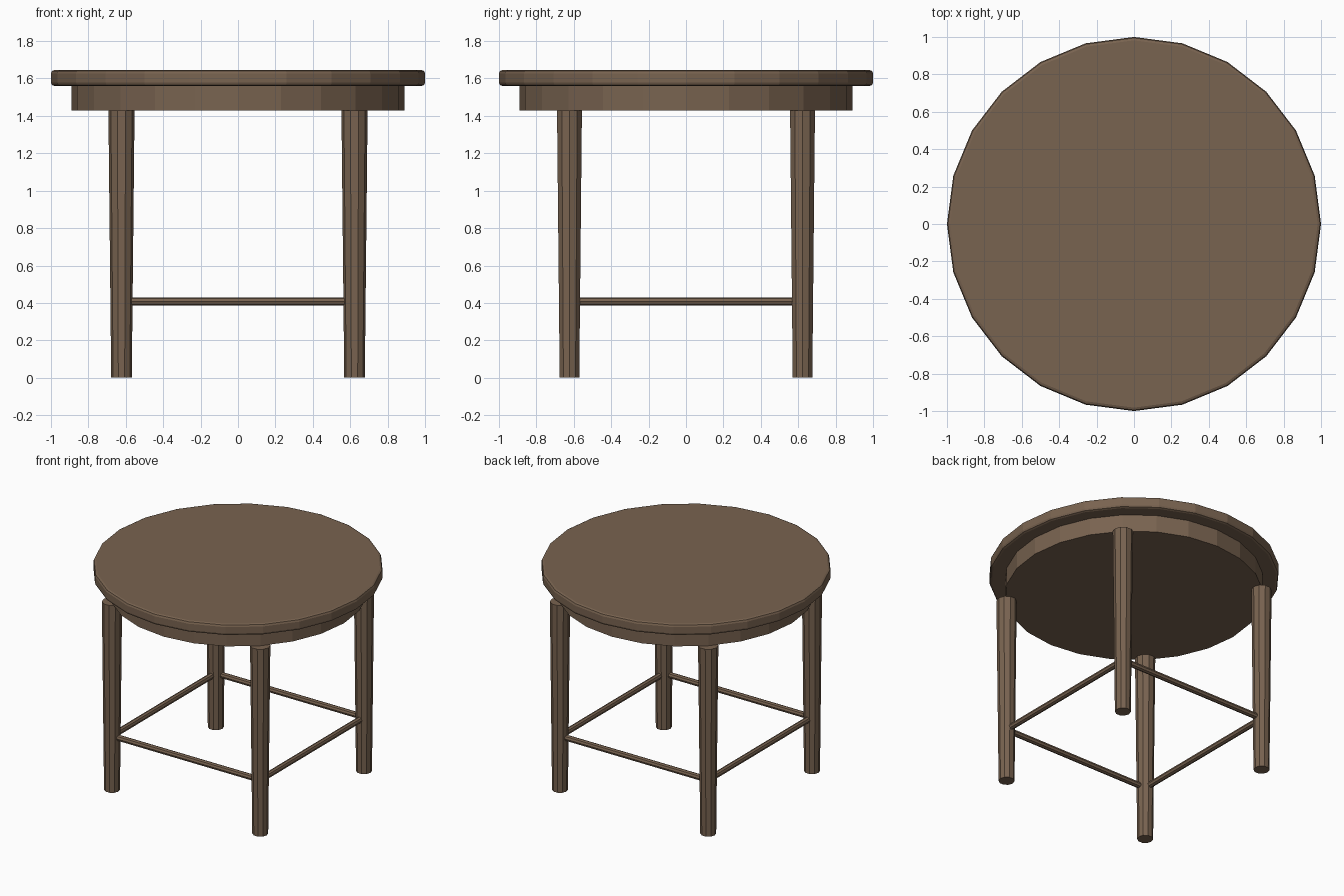
import bpy
import math

cube = bpy.data.objects.get("Cube")
if cube:
    bpy.data.objects.remove(cube, do_unlink=True)

wood = bpy.data.materials.new("brown wood")
wood.use_nodes = True
colour = (0.19, 0.125, 0.08, 1)
wood.diffuse_color = colour
wood.node_tree.nodes["Principled BSDF"].inputs["Base Color"].default_value = colour


def prism(name, sides, r_low, r_high, length, centre, turn=(0, 0, 0)):
    """Flat-sided cylinder or cone with a vertex on its local x axis."""
    bpy.ops.mesh.primitive_cone_add(vertices=sides, radius1=r_low, radius2=r_high,
                                    depth=length, location=centre, rotation=turn)
    obj = bpy.context.object
    obj.name = name
    # put a vertex on x, whatever the side count
    v = obj.data.vertices[0].co
    angle = -math.atan2(v.y, v.x)
    for vert in obj.data.vertices:
        x, y = vert.co.x, vert.co.y
        vert.co.x = x * math.cos(angle) - y * math.sin(angle)
        vert.co.y = x * math.sin(angle) + y * math.cos(angle)
    obj.data.materials.append(wood)
    return obj


# Round top with softened rims
top_low, top_high = 1.56, 1.645
top = prism("table_top", 24, 1, 1, top_high - top_low, (0, 0, (top_low + top_high) / 2))
bevel = top.modifiers.new("rim", "BEVEL")
bevel.width = 0.018
bevel.segments = 2
bevel.limit_method = "ANGLE"
bevel.angle_limit = math.radians(40)

# Apron under the top
leg_top = 1.43
prism("apron", 24, 0.89, 0.89, top_low - leg_top, (0, 0, (top_low + leg_top) / 2))

# Tapered legs
spread = 0.623
for y, depth_name in ((-spread, "front"), (spread, "back")):
    for x, side_name in ((spread, "left"), (-spread, "right")):
        prism(f"{depth_name}_{side_name}_leg", 10, 0.055, 0.07, leg_top, (x, y, leg_top / 2))

# Stretchers between the legs
quarter = math.pi / 2
for sign, a, b in ((-1, "front", "right"), (1, "back", "left")):
    prism(f"{a}_stretcher", 8, 0.022, 0.022, 1.15, (0, sign * spread, 0.408), (0, quarter, 0))
    prism(f"{b}_stretcher", 8, 0.022, 0.022, 1.15, (sign * spread, 0, 0.408), (quarter, 0, 0))
